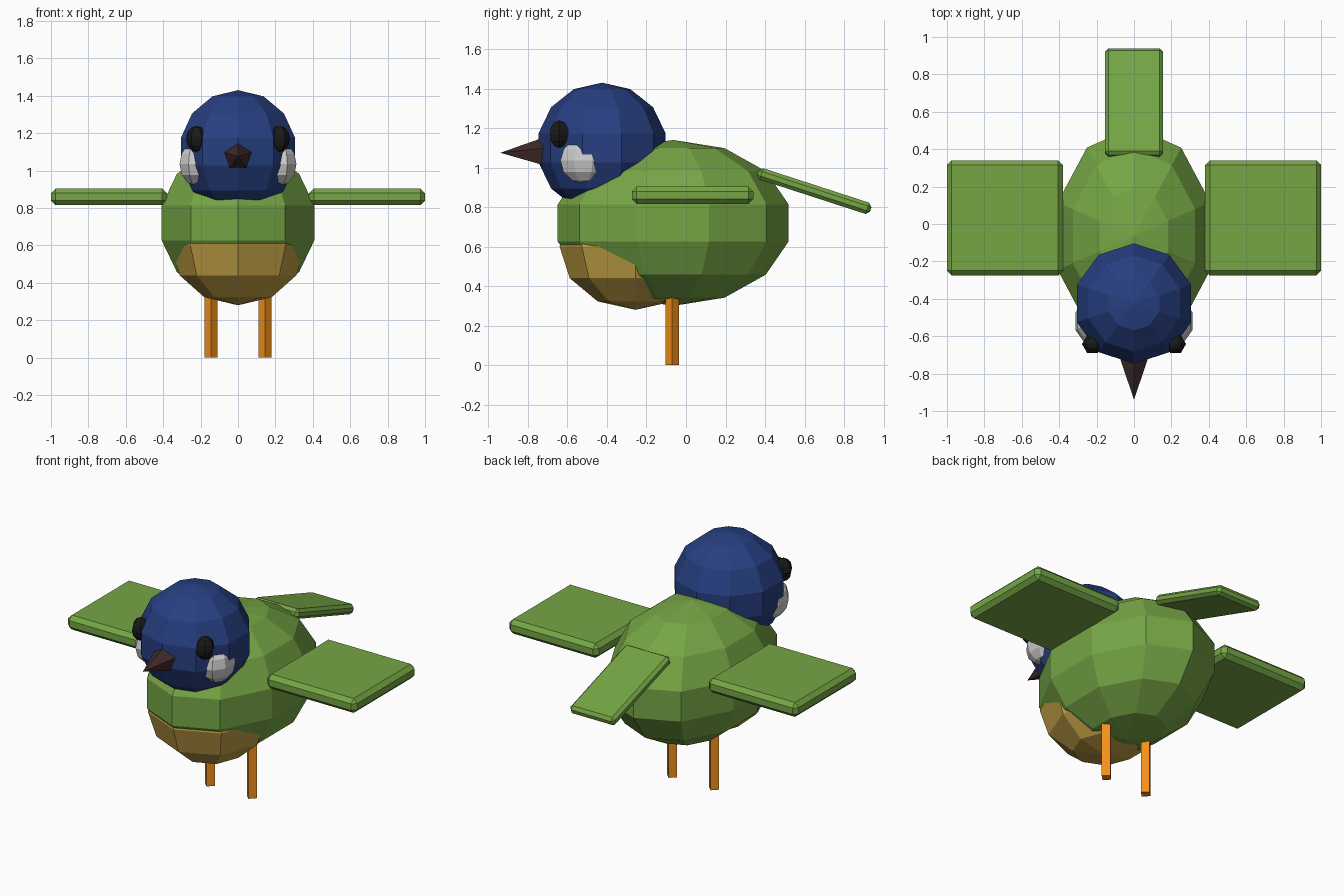
import bpy, math

if "Cube" in bpy.data.objects:
    bpy.data.objects.remove(bpy.data.objects["Cube"])


def material(name, rgb):
    m = bpy.data.materials.new(name)
    m.diffuse_color = (*rgb, 1)
    m.use_nodes = True
    m.node_tree.nodes["Principled BSDF"].inputs["Base Color"].default_value = m.diffuse_color
    return m


GREEN = material("leaf_green", (0.18, 0.38, 0.06))
BLUE = material("deep_blue", (0.02, 0.05, 0.22))
GOLD = material("gold", (0.54, 0.35, 0.06))
ORANGE = material("orange", (0.9, 0.28, 0.01))
BLACK = material("black", (0.01, 0.01, 0.01))
BROWN = material("dark_brown", (0.05, 0.024, 0.022))
WHITE = material("off_white", (0.6, 0.6, 0.6))


def finish(name, mat):
    ob = bpy.context.object
    ob.name = name
    ob.data.materials.append(mat)
    return ob


def ellipsoid(name, mat, loc, radii, segments, rings, turn=0):
    """Low-poly ball; turn is in fractions of one segment."""
    bpy.ops.mesh.primitive_uv_sphere_add(segments=segments, ring_count=rings, radius=1)
    ob = finish(name, mat)
    ob.rotation_euler.z = turn * 2 * math.pi / segments
    bpy.ops.object.transform_apply(rotation=True, location=False, scale=False)
    ob.location = loc
    ob.scale = radii
    return ob


def slab(name, mat, loc, size, bevel, tilt=0):
    """Thin box with single chamfered edges, tilted about x."""
    bpy.ops.mesh.primitive_cube_add(size=1, location=loc)
    ob = finish(name, mat)
    ob.scale = size
    bpy.ops.object.transform_apply(location=False, rotation=False, scale=True)
    ob.rotation_euler.x = tilt
    mod = ob.modifiers.new("chamfer", "BEVEL")
    mod.width = bevel
    mod.segments = 1
    return ob


# Body, belly and head
ellipsoid("body", GREEN, (0, -0.065, 0.72), (0.44, 0.60, 0.42), 10, 7)
ellipsoid("belly", GOLD, (0, -0.255, 0.60), (0.36, 0.385, 0.32), 8, 6)
ellipsoid("head", BLUE, (0, -0.425, 1.10), (0.33, 0.33, 0.33), 10, 7)

# Five-sided beak pointing forward, one corner up
bpy.ops.mesh.primitive_cone_add(vertices=5, radius1=0.085, radius2=0, depth=0.24,
                                location=(0, -0.82, 1.075),
                                rotation=(math.pi / 2, 0, 0))
finish("beak", BROWN)

# Tail sloping down to the back
slab("tail", GREEN, (0, 0.65, 0.881), (0.31, 0.60, 0.06), 0.018, math.radians(-18))

# Paired parts
for s, side in ((-1, "left"), (1, "right")):
    slab(f"{side}_wing", GREEN, (s * 0.69, 0.033, 0.86), (0.62, 0.615, 0.09), 0.025)
    ellipsoid(f"{side}_eye", BLACK, (s * 0.222, -0.642, 1.17), (0.056, 0.056, 0.07), 6, 6, 0.5)
    ellipsoid(f"{side}_cheek", WHITE, (s * 0.23, -0.52, 1.035), (0.089, 0.125, 0.115), 8, 6, 0.5)
    bpy.ops.mesh.primitive_cylinder_add(vertices=4, radius=0.035, depth=0.4,
                                        location=(s * 0.145, -0.07, 0.2))
    finish(f"{side}_leg", ORANGE)
